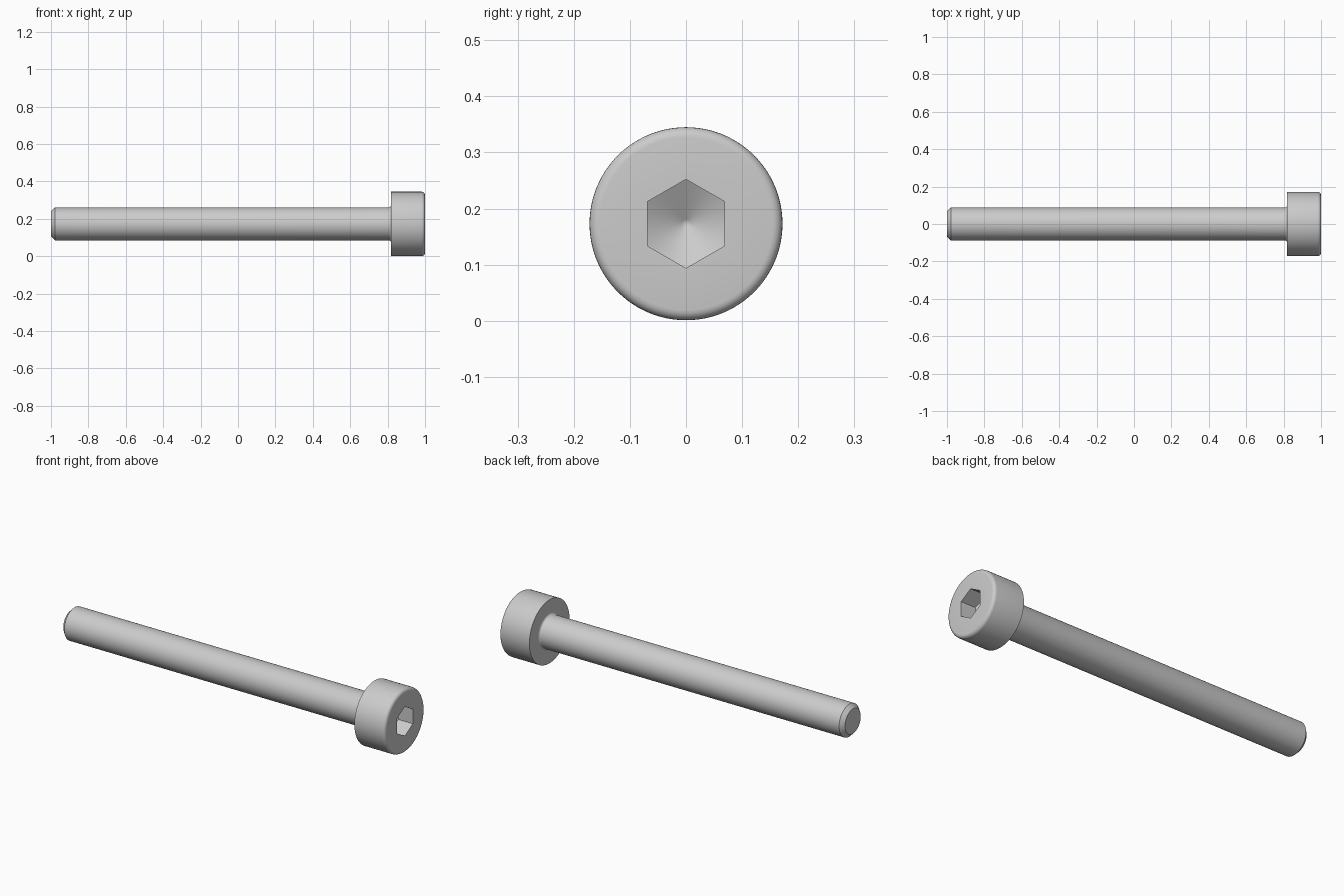
import bpy, bmesh
from math import sin, cos, tan, pi, radians

cube = bpy.data.objects.get("Cube")
if cube:
    bpy.data.objects.remove(cube)

SEG = 96                 # points around the axis, divisible by six
AXIS_Z = 0.173           # height of the screw axis
HEAD_R, HEAD_X = 0.172, 0.818
SHANK_R, CHAMFER = 0.088, 0.021
RIM, NECK = 0.018, 0.012  # fillet radii at the head rim and under the head
HEX_FLAT = 0.0685        # axis to flat of the socket
HEX_R = HEX_FLAT / cos(pi / 6)
DEPTH = 0.085            # socket depth at the hexagon corners
POINT = tan(radians(30))  # slope of the drilled socket bottom


def round_ring(x, r):
    return [(x, r)] * SEG


def fillet(cx, cr, radius, start, end, steps=5):
    """Rings along an arc in the (x, r) profile plane."""
    angles = [radians(start + (end - start) * i / steps) for i in range(steps + 1)]
    return [round_ring(cx + radius * cos(a), cr + radius * sin(a)) for a in angles]


def hex_radius(i):
    """Radius of the hexagon outline, with a corner at i = 0."""
    a = (2 * pi * i / SEG) % (pi / 3) - pi / 6
    return HEX_FLAT / cos(a)


def cone_x(r):
    return 1 - DEPTH - (HEX_R - r) * POINT


# Shank, head and rim profile
rings = [round_ring(-1, SHANK_R - CHAMFER), round_ring(-1 + CHAMFER, SHANK_R)]
rings += fillet(HEAD_X - NECK, SHANK_R + NECK, NECK, -90, 0)
rings += [round_ring(HEAD_X, HEAD_R)]
rings += fillet(1 - RIM, HEAD_R - RIM, RIM, 90, 0)

# Hexagonal socket with a conical bottom
hexagon = [hex_radius(i) for i in range(SEG)]
rings += [[(1, r) for r in hexagon], [(cone_x(r), r) for r in hexagon]]
rings += [round_ring(cone_x(HEX_R * f), HEX_R * f) for f in (0.5, 0.1)]

bm = bmesh.new()
loops = []
for ring in rings:
    loop = []
    for i, (x, r) in enumerate(ring):
        a = 2 * pi * i / SEG
        loop.append(bm.verts.new((x, r * sin(a), AXIS_Z + r * cos(a))))
    loops.append(loop)
for a, b in zip(loops, loops[1:]):
    for i in range(SEG):
        j = (i + 1) % SEG
        bm.faces.new((a[i], a[j], b[j], b[i]))
bm.faces.new(loops[0])
tip = bm.verts.new((cone_x(0), 0, AXIS_Z))
for i in range(SEG):
    bm.faces.new((loops[-1][i], loops[-1][(i + 1) % SEG], tip))
bmesh.ops.recalc_face_normals(bm, faces=bm.faces)

mesh = bpy.data.meshes.new("socket_head_screw")
bm.to_mesh(mesh)
bm.free()
screw = bpy.data.objects.new("socket_head_screw", mesh)
bpy.context.collection.objects.link(screw)

# Plain grey metal
steel = bpy.data.materials.new("grey_steel")
steel.use_nodes = True
colour = (0.6, 0.6, 0.6, 1)
steel.diffuse_color = colour
steel.node_tree.nodes["Principled BSDF"].inputs["Base Color"].default_value = colour
mesh.materials.append(steel)

bpy.ops.object.select_all(action="DESELECT")
screw.select_set(True)
bpy.context.view_layer.objects.active = screw
bpy.ops.object.shade_smooth_by_angle(angle=radians(30))
